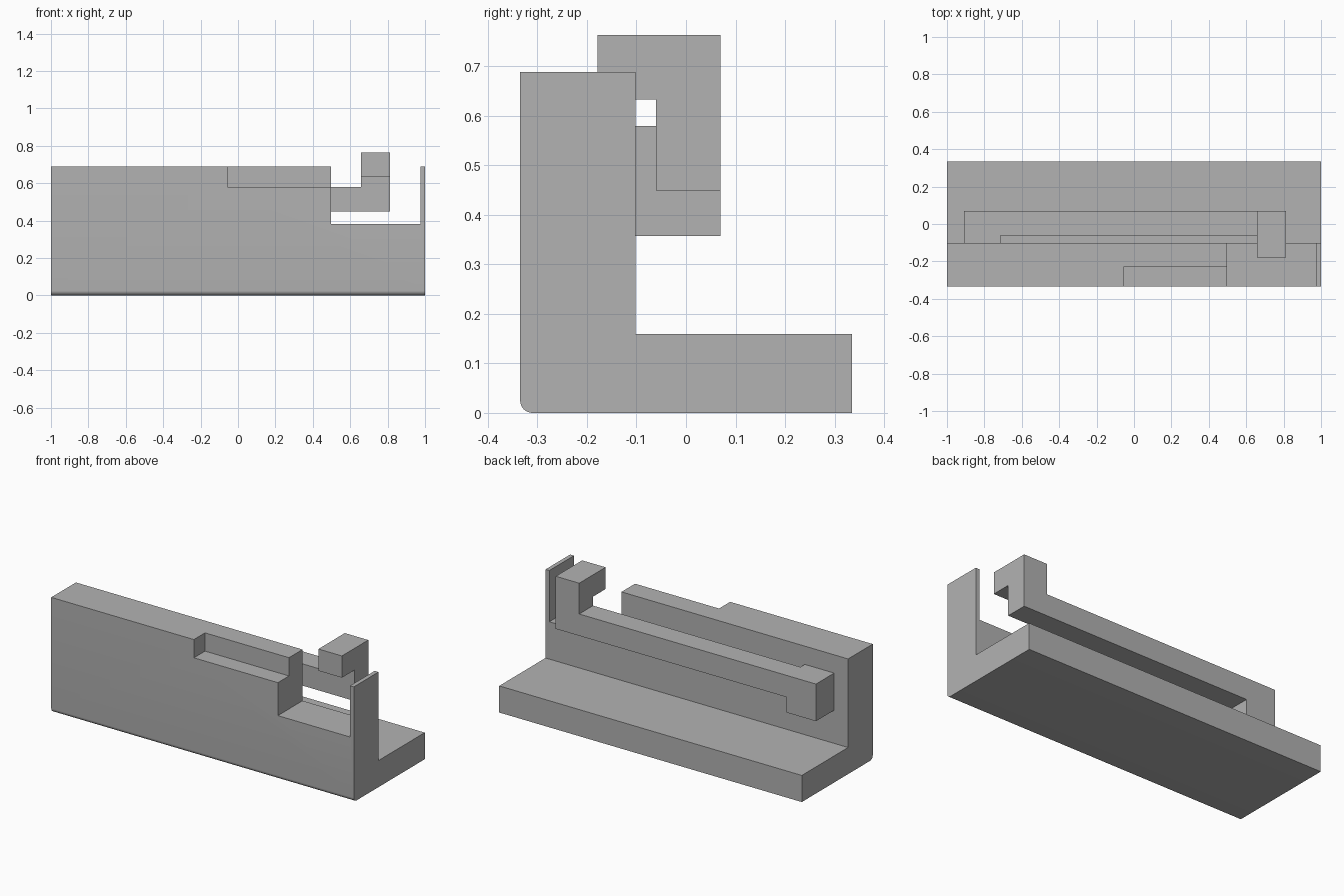
import bpy, bmesh
from mathutils import Vector

cube = bpy.data.objects.get("Cube")
if cube:
    bpy.data.objects.remove(cube, do_unlink=True)

GREY = (0.448, 0.448, 0.448, 1.0)
mat = bpy.data.materials.new("plain grey")
mat.use_nodes = True
mat.diffuse_color = GREY
mat.node_tree.nodes["Principled BSDF"].inputs["Base Color"].default_value = GREY


def prism(name, points, axis, start, end, round_edge=None):
    """Extrude a flat profile along x (points are y, z) or along y (points are x, z)."""
    bm = bmesh.new()

    def place(a, b, depth):
        return (depth, a, b) if axis == "x" else (a, depth, b)

    verts = [bm.verts.new(place(a, b, start)) for a, b in points]
    face = bm.faces.new(verts)
    shift = Vector(place(0, 0, end - start))
    new = bmesh.ops.extrude_face_region(bm, geom=[face])["geom"]
    moved = [v for v in new if isinstance(v, bmesh.types.BMVert)]
    bmesh.ops.translate(bm, verts=moved, vec=shift)
    bmesh.ops.recalc_face_normals(bm, faces=bm.faces)
    if round_edge:
        corner, radius = round_edge
        edges = [e for e in bm.edges
                 if all((Vector(v.co.yz) - Vector(corner)).length < 0.001 for v in e.verts)]
        bmesh.ops.bevel(bm, geom=edges, offset=radius, segments=8,
                        profile=0.5, affect="EDGES")
    mesh = bpy.data.meshes.new(name)
    bm.to_mesh(mesh)
    bm.free()
    mesh.materials.append(mat)
    obj = bpy.data.objects.new(name, mesh)
    bpy.context.collection.objects.link(obj)
    return obj


def box(name, x0, x1, y0, y1, z0, z1):
    return prism(name, [(x0, z0), (x1, z0), (x1, z1), (x0, z1)], "y", y0, y1)


def combine(target, tool, operation):
    """Apply a boolean and discard the helper solid."""
    tool.hide_render = True
    mod = target.modifiers.new(operation.lower(), "BOOLEAN")
    mod.operation, mod.solver, mod.object = operation, "EXACT", tool
    bpy.context.view_layer.objects.active = target
    bpy.ops.object.modifier_apply(modifier=mod.name)
    bpy.data.objects.remove(tool, do_unlink=True)


# L-shaped body with a rounded lower front edge
FRONT, WALL, BACK = -0.335, -0.102, 0.335
body = prism("body", [(FRONT, 0), (BACK, 0), (BACK, 0.159), (WALL, 0.159),
                      (WALL, 0.688), (FRONT, 0.688)], "x", -1, 1,
             round_edge=((FRONT, 0), 0.025))
# Deep opening in the wall and shallow recess along its front top edge
combine(body, box("opening_cutter", 0.498, 0.975, -0.5, 0, 0.382, 1), "DIFFERENCE")
combine(body, box("recess_cutter", -0.057, 0.6, -0.5, -0.23, 0.579, 1), "DIFFERENCE")

# Long arm behind the wall, with a dropped foot and a raised end
arm = prism("arm", [(-0.908, 0.357), (-0.714, 0.357), (-0.714, 0.449), (0.812, 0.449),
                    (0.812, 0.763), (0.657, 0.763), (0.657, 0.579), (-0.908, 0.579)],
            "y", -0.061, 0.07)
# Foot pad reaching the wall, and the hook lip reaching forward
combine(arm, box("foot_pad", -0.908, -0.714, WALL, 0, 0.357, 0.579), "UNION")
combine(arm, box("hook_lip", 0.657, 0.812, -0.179, 0, 0.633, 0.763), "UNION")

# Smooth only the rounded edge
for obj in bpy.context.selected_objects:
    obj.select_set(False)
body.select_set(True)
bpy.context.view_layer.objects.active = body
bpy.ops.object.shade_smooth_by_angle()
